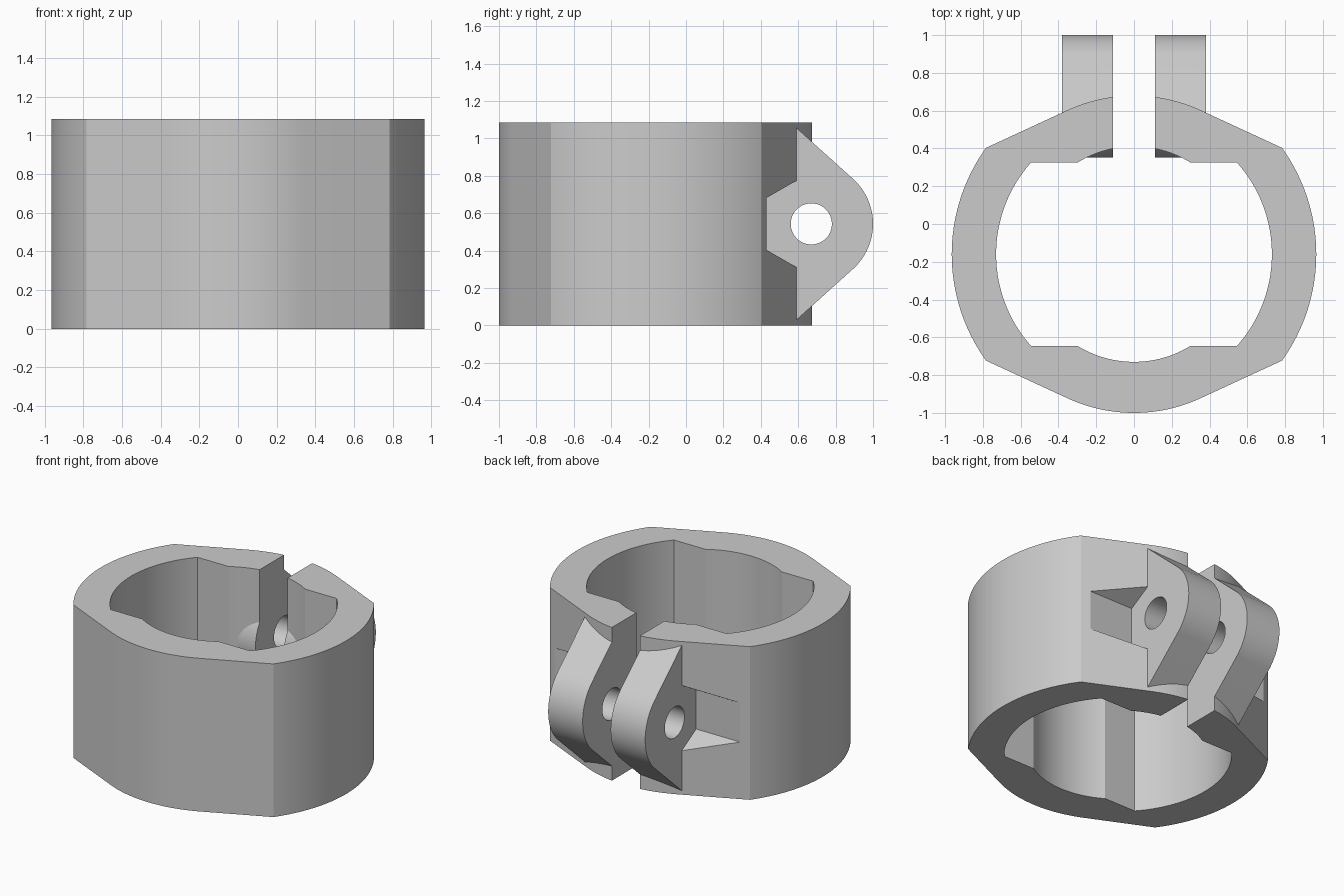
import bpy, bmesh
from math import sin, cos, radians, degrees, asin, acos, pi

cube = bpy.data.objects.get("Cube")
if cube:
    bpy.data.objects.remove(cube, do_unlink=True)

HEIGHT = 1.085
RING_Y = -0.16                     # ring centre
GAP = 0.11                         # half width of the slit
LUG_X = 0.38                       # outer side of each lug
BOLT_Y, BOLT_Z = 0.67, HEIGHT / 2  # bolt axis
LUG_R = 0.325

grey = bpy.data.materials.new("plain grey")
grey.use_nodes = True
grey.diffuse_color = (0.6, 0.6, 0.6, 1)
grey.node_tree.nodes["Principled BSDF"].inputs["Base Color"].default_value = (0.6, 0.6, 0.6, 1)


def arc(cx, cy, r, a, b, n):
    """Points on an arc from angle a to b in degrees."""
    return [(cx + r * cos(radians(a + (b - a) * i / n)),
             cy + r * sin(radians(a + (b - a) * i / n))) for i in range(n + 1)]


def prism(name, outline, lo, hi, axis):
    """Extrude an outline along z (outline is x,y) or x (outline is y,z)."""
    bm = bmesh.new()
    place = (lambda p: (p[0], p[1], lo)) if axis == "z" else (lambda p: (lo, p[0], p[1]))
    face = bm.faces.new([bm.verts.new(place(p)) for p in outline])
    new = bmesh.ops.extrude_face_region(bm, geom=[face])["geom"]
    step = (0, 0, hi - lo) if axis == "z" else (hi - lo, 0, 0)
    bmesh.ops.translate(bm, vec=step, verts=[v for v in new if isinstance(v, bmesh.types.BMVert)])
    bmesh.ops.recalc_face_normals(bm, faces=bm.faces)
    mesh = bpy.data.meshes.new(name)
    bm.to_mesh(mesh)
    bm.free()
    mesh.materials.append(grey)
    obj = bpy.data.objects.new(name, mesh)
    bpy.context.collection.objects.link(obj)
    return obj


def combine(target, tool, operation):
    """Apply a boolean and remove the tool."""
    mod = target.modifiers.new("combine", "BOOLEAN")
    mod.operation, mod.solver, mod.object = operation, "EXACT", tool
    bpy.context.view_layer.update()
    deps = bpy.context.evaluated_depsgraph_get()
    mesh = bpy.data.meshes.new_from_object(target.evaluated_get(deps))
    target.modifiers.clear()
    target.data = mesh
    bpy.data.objects.remove(tool, do_unlink=True)


def half_ring(r_end, end_corner, r_side, side_corner):
    """Right half of a ring outline, from the slit round to the front."""
    return (arc(0, RING_Y, r_end, degrees(acos(GAP / r_end)), end_corner, 10)
            + arc(0, RING_Y, r_side, side_corner, -side_corner, 40)
            + arc(0, RING_Y, r_end, -end_corner, -90, 14))


def closed_pair(half):
    return half + [(-x, y) for x, y in reversed(half[:-1])]


# Clamp ring, open at the back
outer = closed_pair(half_ring(0.84, 65.4, 0.965, 35.7))
inner = closed_pair(half_ring(0.57, degrees(asin(0.485 / 0.57)),
                              0.73, degrees(asin(0.485 / 0.73))))
clamp = prism("clamp_ring", outer + inner[::-1], 0, HEIGHT, "z")

# Lug outline: round nose with tangent slopes running into the ring
tilt = 48
root = 0.572
nose = arc(BOLT_Y + 0.005, BOLT_Z, LUG_R, -tilt, tilt, 32)
rise = (nose[-1][0] - root) / sin(radians(tilt)) * cos(radians(tilt))
top = nose[-1][1] + rise
lug = nose + [(root, top), (0.47, top), (0.47, HEIGHT - top), (root, HEIGHT - top)]
boss = arc(BOLT_Y + 0.005, BOLT_Z, LUG_R - 0.001, 0, 360, 72)[:-1]
hexagon = arc(BOLT_Y, BOLT_Z, 0.24 / cos(pi / 6), 30, 330, 5)

for side, name in ((1, "left"), (-1, "right")):
    lo, hi = sorted((side * GAP, side * LUG_X))
    combine(clamp, prism(name + "_lug", lug, lo, hi, "x"), "UNION")
    combine(clamp, prism(name + "_boss", boss, lo, hi, "x"), "UNION")
    # Hexagonal nut clearance outside the lug
    lo, hi = sorted((side * LUG_X, side * 1.2))
    combine(clamp, prism(name + "_nut_pocket", hexagon, lo, hi, "x"), "DIFFERENCE")

# Bolt hole through both lugs
hole = arc(BOLT_Y, BOLT_Z, 0.11, 0, 360, 48)[:-1]
combine(clamp, prism("bolt_hole", hole, -0.6, 0.6, "x"), "DIFFERENCE")

# Smooth curved walls, crisp edges
for o in bpy.context.selected_objects:
    o.select_set(False)
clamp.select_set(True)
bpy.context.view_layer.objects.active = clamp
bpy.ops.object.shade_smooth_by_angle(angle=radians(20))
